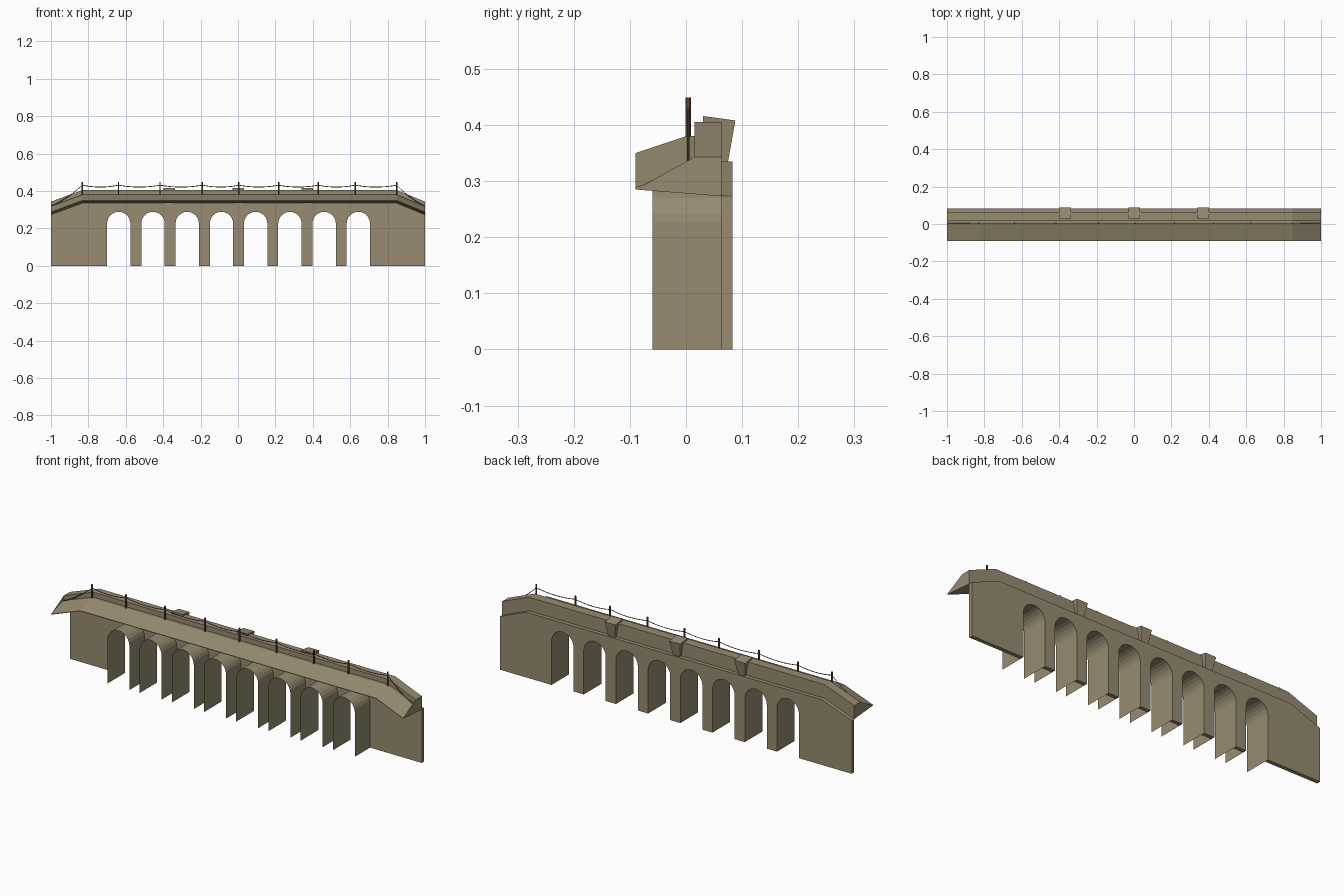
import bpy, bmesh, math
from mathutils import Vector

cube = bpy.data.objects.get("Cube")
if cube:
    bpy.data.objects.remove(cube, do_unlink=True)


def material(name, rgb):
    m = bpy.data.materials.new(name)
    m.use_nodes = True
    m.diffuse_color = (*rgb, 1)
    m.node_tree.nodes["Principled BSDF"].inputs["Base Color"].default_value = (*rgb, 1)
    return m


STONE = material("sandstone", (0.31, 0.26, 0.165))
WOOD = material("brown wood", (0.14, 0.08, 0.045))
ROPE = material("dark rope", (0.09, 0.07, 0.045))


def finish(bm, name, mat, closed=True):
    if closed:
        bmesh.ops.recalc_face_normals(bm, faces=bm.faces)
    mesh = bpy.data.meshes.new(name)
    bm.to_mesh(mesh)
    bm.free()
    mesh.materials.append(mat)
    ob = bpy.data.objects.new(name, mesh)
    bpy.context.collection.objects.link(ob)
    return ob


# Shared layout: the ends of the bridge slope down by DROP
BREAK_L, BREAK_R, DROP = -0.832, 0.848, 0.062
WALL_FRONT, WALL_BACK, PIER_FRONT = 0.063, 0.083, -0.06
RADIUS, SPRING, STEPS = 0.0625, 0.226, 12
ARCHES = [0.003 + 0.183 * (i - 3.5) for i in range(8)]


def arch_outline(cx):
    pts = [(cx - RADIUS, 0)]
    for i in range(STEPS + 1):
        a = math.pi * (1 - i / STEPS)
        pts.append((cx + RADIUS * math.cos(a), SPRING + RADIUS * math.sin(a)))
    return pts + [(cx + RADIUS, 0)]


# Back wall pierced by the arches
outline = [(-1, 0)]
for cx in ARCHES:
    outline += arch_outline(cx)
outline += [(1, 0), (1, 0.335 - DROP), (BREAK_R, 0.335), (BREAK_L, 0.335), (-1, 0.335 - DROP)]
bm = bmesh.new()
face = bm.faces.new([bm.verts.new((x, WALL_FRONT, z)) for x, z in outline])
ext = bmesh.ops.extrude_face_region(bm, geom=[face], use_keep_orig=True)
verts = [g for g in ext["geom"] if isinstance(g, bmesh.types.BMVert)]
bmesh.ops.translate(bm, verts=verts, vec=(0, WALL_BACK - WALL_FRONT, 0))
bmesh.ops.triangulate(bm, faces=[f for f in bm.faces if len(f.verts) > 4])
finish(bm, "arched_wall", STONE)

# Thin vault linings reaching forward from the wall
for n, cx in enumerate(ARCHES):
    bm = bmesh.new()
    rows = [[bm.verts.new((x, y, z)) for x, z in arch_outline(cx)]
            for y in (PIER_FRONT, WALL_FRONT)]
    for i in range(len(rows[0]) - 1):
        bm.faces.new((rows[0][i], rows[0][i + 1], rows[1][i + 1], rows[1][i]))
    for f in bm.faces:
        inward = Vector((cx, 0, 0.15)) - f.calc_center_median()
        f.normal_update()
        if f.normal.dot(inward) < 0:
            f.normal_flip()
    finish(bm, f"arch_vault_{n + 1}", STONE, closed=False)

# Sloping roof deck with parapet: one section swept through four stations
section = [(-0.09, 0.347), (-0.09, 0.350), (0, 0.380), (0.015, 0.380),
           (0.015, 0.405), (0.063, 0.405), (0.063, 0.335)]
bm = bmesh.new()
stations = [(-1, DROP), (BREAK_L, 0), (BREAK_R, 0), (1, DROP)]
rings = [[bm.verts.new((x, y, z - d)) for y, z in section] for x, d in stations]
for a, b in zip(rings, rings[1:]):
    for i in range(len(section)):
        j = (i + 1) % len(section)
        bm.faces.new((a[i], a[j], b[j], b[i]))
caps = [bm.faces.new(rings[0]), bm.faces.new(rings[-1])]
bmesh.ops.triangulate(bm, faces=caps)
finish(bm, "deck_and_parapet", STONE)

# Tapered blocks hung over the back of the parapet
block_top = [(0.030, 0.416), (0.088, 0.408)]
block_base = [(0.030, 0.335), (0.075, 0.335)]
for n, cx in enumerate((-0.367, 0.002, 0.370)):
    bm = bmesh.new()
    corners = []
    for (front, back), half in ((block_base, 0.019), (block_top, 0.031)):
        corners.append([bm.verts.new((cx + s * half, y, z))
                        for s, (y, z) in ((-1, front), (1, front), (1, back), (-1, back))])
    low, high = corners
    bm.faces.new(low)
    bm.faces.new(high)
    for i in range(4):
        j = (i + 1) % 4
        bm.faces.new((low[i], low[j], high[j], high[i]))
    finish(bm, f"parapet_block_{n + 1}", STONE)

# Rail posts
POST_Y = 0.004
POSTS = [BREAK_L, -0.639, -0.417, -0.19, 0.005, 0.217, 0.428, 0.626, BREAK_R]
for n, x in enumerate(POSTS):
    bm = bmesh.new()
    bmesh.ops.create_cone(bm, cap_ends=True, segments=6, radius1=0.0045, radius2=0.0045, depth=0.074)
    bmesh.ops.translate(bm, verts=bm.verts, vec=(x, POST_Y, 0.412))
    finish(bm, f"rail_post_{n + 1}", WOOD)

# Rope sagging from post to post and down to both ends
anchors = [(-0.997, 0.32)] + [(x, 0.431) for x in POSTS] + [(0.997, 0.32)]
path = []
for (x0, z0), (x1, z1) in zip(anchors, anchors[1:]):
    for i in range(8):
        t = i / 8
        path.append((x0 + (x1 - x0) * t, z0 + (z1 - z0) * t - 0.04 * t * (1 - t)))
path.append(anchors[-1])
bm = bmesh.new()
R = 0.002
offsets = [(-R, 0), (0, R), (R, 0), (0, -R)]
rings = [[bm.verts.new((x, POST_Y + dy, z + dz)) for dy, dz in offsets] for x, z in path]
for a, b in zip(rings, rings[1:]):
    for i in range(4):
        j = (i + 1) % 4
        bm.faces.new((a[i], a[j], b[j], b[i]))
bm.faces.new(rings[0])
bm.faces.new(rings[-1])
finish(bm, "rail_rope", ROPE)
